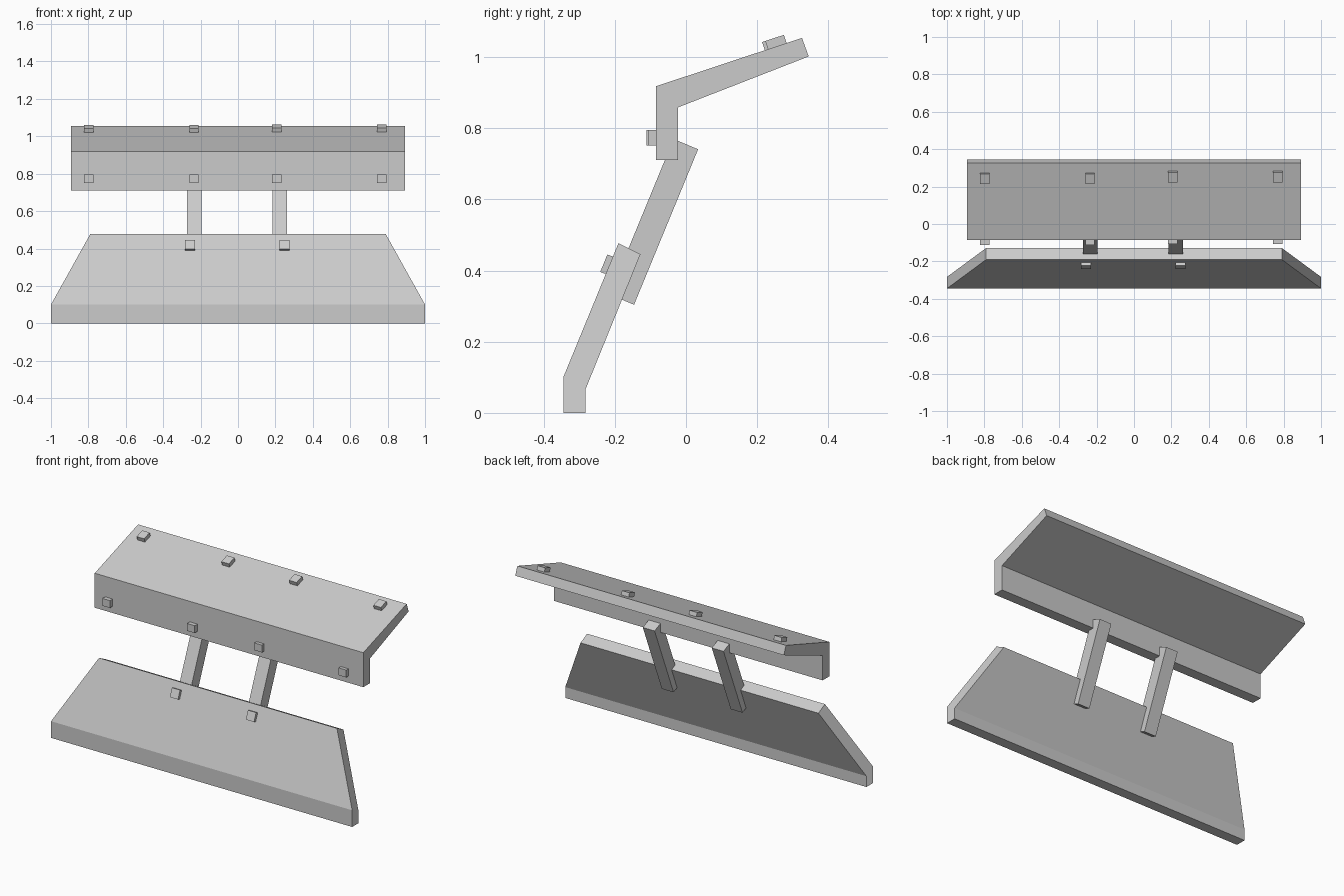
import bpy, bmesh
from math import atan2
from mathutils import Matrix, Vector

if "Cube" in bpy.data.objects:
    bpy.data.objects.remove(bpy.data.objects["Cube"])


def extrude_profile(name, profile, x0, x1):
    """Solid made by sweeping a (y, z) outline from x0 to x1."""
    bm = bmesh.new()
    face = bm.faces.new([bm.verts.new((x0, y, z)) for y, z in profile])
    new = bmesh.ops.extrude_face_region(bm, geom=[face])["geom"]
    verts = [v for v in new if isinstance(v, bmesh.types.BMVert)]
    bmesh.ops.translate(bm, verts=verts, vec=(x1 - x0, 0, 0))
    bmesh.ops.recalc_face_normals(bm, faces=bm.faces)
    mesh = bpy.data.meshes.new(name)
    bm.to_mesh(mesh)
    bm.free()
    obj = bpy.data.objects.new(name, mesh)
    bpy.context.collection.objects.link(obj)
    return obj


def bolt(name, x, center, along, width, length, depth=0.04):
    """Block whose outer face is centred on (y, z), sunk into the panel."""
    a = Vector(along).normalized()
    n = Vector((-a.y, a.x))  # outward normal
    c = Vector(center)
    outline = [c - a * length / 2, c + a * length / 2]
    outline += [p - n * depth for p in reversed(outline)]
    return extrude_profile(name, outline, x - width / 2, x + width / 2)


# Lower panel: bent board with its upper corners drawn in
lower = extrude_profile("lower_panel", [
    (-0.345, 0), (-0.345, 0.10), (-0.19, 0.477),
    (-0.128, 0.446), (-0.283, 0.065), (-0.283, 0)], -1, 1)
for v in lower.data.vertices:
    if v.co.z > 0.3:
        v.co.x *= 0.79

# Upper panel: upright face folded back into a sloping top
extrude_profile("upper_panel", [
    (-0.085, 0.711), (-0.085, 0.918), (0.326, 1.054),
    (0.345, 1.002), (-0.022, 0.859), (-0.022, 0.711)], -0.892, 0.892)

# Struts joining the panels, and the bolts holding them to the lower panel
for side, x, bolt_x in (("left", -0.234, -0.257), ("right", 0.224, 0.248)):
    extrude_profile(f"strut_{side}", [
        (-0.146, 0.304), (-0.215, 0.333), (-0.035, 0.770), (0.034, 0.741)],
        x - 0.039, x + 0.039)
    bolt(f"lower_bolt_{side}", bolt_x, (-0.231, 0.421), (0.38, 0.925),
         0.054, 0.053)

# Bolts on the front and top of the upper panel
for i, x in enumerate((-0.798, -0.235, 0.208, 0.768)):
    right = x > 0
    bolt(f"front_bolt_{i + 1}", x, (-0.106 if right else -0.111, 0.773),
         (0, 1), 0.05, 0.044)
    bolt(f"top_bolt_{i + 1}", x,
         (0.249, 1.054) if right else (0.240, 1.051),
         (0.95, 0.313), 0.05, 0.055)
